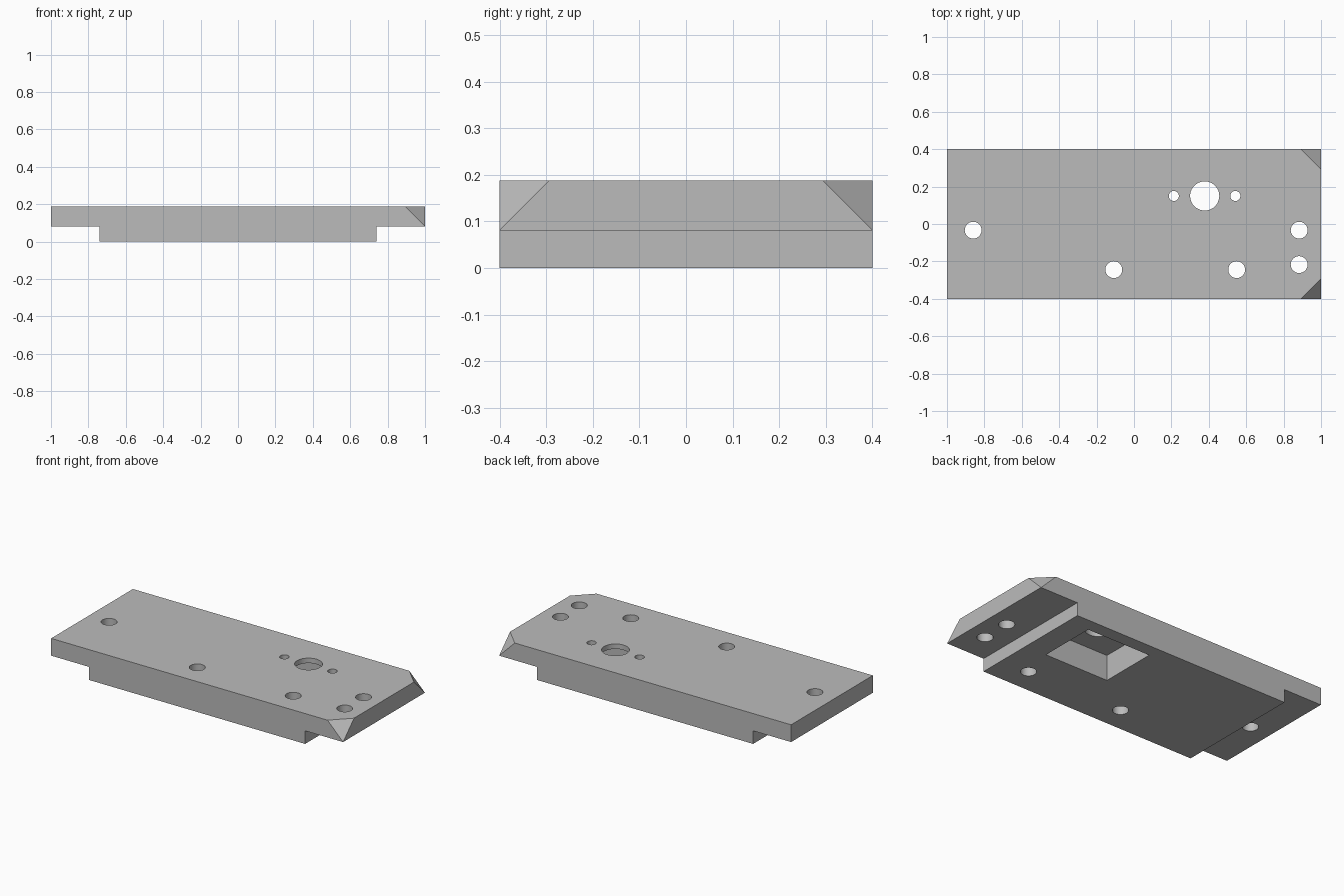
import bpy
import bmesh
from math import radians
from mathutils import Vector

cube = bpy.data.objects.get("Cube")
if cube:
    bpy.data.objects.remove(cube)

TOP, STEP, FOOT = 0.188, 0.081, 0.74
HALF_X, HALF_Y = 1.0, 0.4

grey = bpy.data.materials.new("plain grey")
grey.use_nodes = True
grey.diffuse_color = (0.5, 0.5, 0.5, 1)
grey.node_tree.nodes["Principled BSDF"].inputs["Base Color"].default_value = (0.5, 0.5, 0.5, 1)


def make_object(name, bm):
    bmesh.ops.recalc_face_normals(bm, faces=bm.faces)
    mesh = bpy.data.meshes.new(name)
    bm.to_mesh(mesh)
    bm.free()
    obj = bpy.data.objects.new(name, mesh)
    bpy.context.collection.objects.link(obj)
    mesh.materials.append(grey)
    return obj


# Stepped plate: T-shaped profile extruded front to back
bm = bmesh.new()
right = [(FOOT, 0), (FOOT, STEP), (HALF_X, STEP), (HALF_X, TOP)]
outline = right + [(-x, z) for x, z in reversed(right)]
face = bm.faces.new([bm.verts.new((x, -HALF_Y, z)) for x, z in outline])
extruded = bmesh.ops.extrude_face_region(bm, geom=[face])
moved = [v for v in extruded["geom"] if isinstance(v, bmesh.types.BMVert)]
bmesh.ops.translate(bm, verts=moved, vec=(0, 2 * HALF_Y, 0))

# Slanted cuts on the two upper corners of the +x end
cut = TOP - STEP
for side in (-1, 1):
    bmesh.ops.bisect_plane(
        bm, geom=bm.verts[:] + bm.edges[:] + bm.faces[:], dist=1e-5,
        plane_co=Vector((HALF_X - cut, side * HALF_Y, TOP)),
        plane_no=Vector((1, side, 1)).normalized(), clear_outer=True)
    bmesh.ops.holes_fill(bm, edges=[e for e in bm.edges if e.is_boundary])
plate = make_object("stepped_plate", bm)


def subtract(bm):
    cutter = make_object("cutter", bm)
    cutter.hide_render = True
    mod = plate.modifiers.new("cut", "BOOLEAN")
    mod.operation = "DIFFERENCE"
    mod.solver = "EXACT"
    mod.object = cutter
    bpy.context.view_layer.objects.active = plate
    bpy.ops.object.modifier_apply(modifier=mod.name)
    bpy.data.objects.remove(cutter)


# Rectangular pocket in the underside
x0, x1, y0, y1, ceiling = 0.16, 0.596, -0.04, 0.32, 0.157
bm = bmesh.new()
bmesh.ops.create_cube(bm, size=1)
bmesh.ops.scale(bm, verts=bm.verts, vec=(x1 - x0, y1 - y0, 2 * ceiling))
bmesh.ops.translate(bm, verts=bm.verts, vec=((x0 + x1) / 2, (y0 + y1) / 2, 0))
subtract(bm)

# Through holes: large bore with two pin holes, then five screw holes
holes = [(0.378, 0.15, 0.078), (0.213, 0.15, 0.027), (0.542, 0.15, 0.027)]
holes += [(x, y, 0.045) for x, y in (
    (-0.86, -0.033), (0.883, -0.033), (0.883, -0.217), (-0.108, -0.244), (0.549, -0.244))]
for x, y, radius in holes:
    bm = bmesh.new()
    bmesh.ops.create_cone(bm, cap_ends=True, segments=40, radius1=radius,
                          radius2=radius, depth=1)
    bmesh.ops.translate(bm, verts=bm.verts, vec=(x, y, 0))
    subtract(bm)

bpy.ops.object.select_all(action="DESELECT")
plate.select_set(True)
bpy.context.view_layer.objects.active = plate
bpy.ops.object.shade_smooth_by_angle(angle=radians(30))
